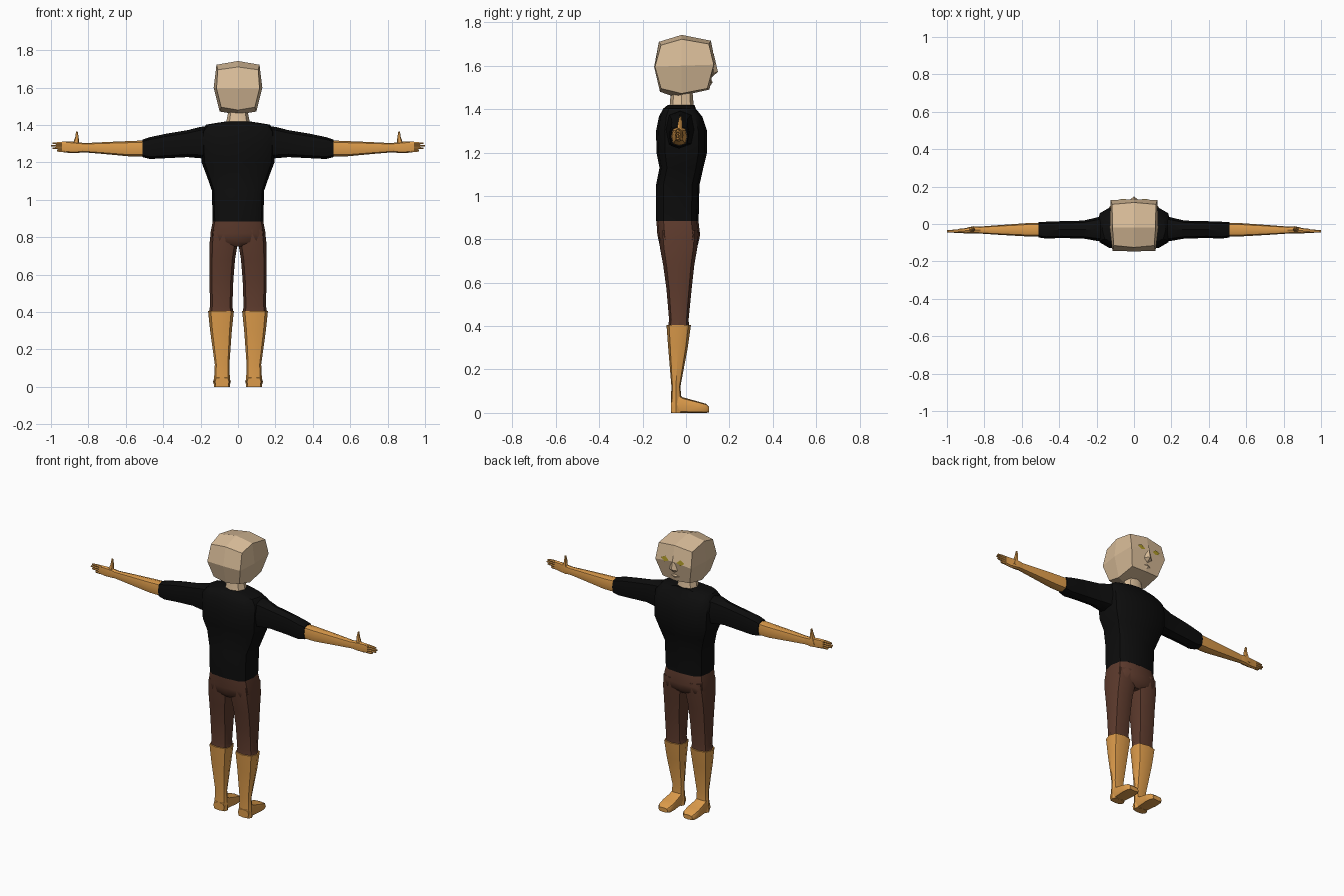
import bpy, bmesh
from math import cos, sin, pi, copysign, radians


def material(name, rgb):
    m = bpy.data.materials.new(name)
    m.diffuse_color = (*rgb, 1)
    return m


PALE = material("pale_skin", (0.70, 0.51, 0.32))
TAN = material("tan_skin", (0.72, 0.33, 0.07))
BLACK = material("black_cloth", (0.004, 0.004, 0.004))
BROWN = material("brown_cloth", (0.11, 0.043, 0.026))
YELLOW = material("eye_yellow", (0.42, 0.32, 0.02))


def build(name, bm, mat, mirror=False, smooth=None):
    bmesh.ops.recalc_face_normals(bm, faces=bm.faces[:])
    me = bpy.data.meshes.new(name)
    bm.to_mesh(me)
    bm.free()
    me.materials.append(mat)
    ob = bpy.data.objects.new(name, me)
    bpy.context.collection.objects.link(ob)
    if smooth:
        bpy.ops.object.select_all(action='DESELECT')
        ob.select_set(True)
        bpy.context.view_layer.objects.active = ob
        bpy.ops.object.shade_smooth_by_angle(angle=radians(smooth))
    if mirror:
        ob.modifiers.new("mirror", 'MIRROR')
    return ob


def loft(name, axis, rings, mat, n=8, p=0.7, mirror=True, smooth=40):
    """Each ring is (position on axis, u0, u1, v0, v1); p < 1 makes it boxier."""
    bm = bmesh.new()
    loops = []
    for t, u0, u1, v0, v1 in rings:
        loop = []
        for i in range(n):
            c, s = cos(2 * pi * i / n), sin(2 * pi * i / n)
            c = copysign(abs(c) ** p, c) if abs(c) > 1e-6 else 0
            s = copysign(abs(s) ** p, s) if abs(s) > 1e-6 else 0
            u = (u0 + u1) / 2 + c * (u1 - u0) / 2
            v = (v0 + v1) / 2 + s * (v1 - v0) / 2
            co = {'x': (t, u, v), 'y': (u, t, v), 'z': (u, v, t)}[axis]
            loop.append(bm.verts.new(co))
        loops.append(loop)
    for a, b in zip(loops, loops[1:]):
        for i in range(n):
            j = (i + 1) % n
            bm.faces.new((a[i], a[j], b[j], b[i]))
    bm.faces.new(loops[0])
    bm.faces.new(loops[-1])
    return build(name, bm, mat, mirror, smooth)


def facets(name, verts, faces, mat, mirror=False):
    bm = bmesh.new()
    vs = [bm.verts.new(v) for v in verts]
    for f in faces:
        bm.faces.new([vs[i] for i in f])
    return build(name, bm, mat, mirror)


# Head: cube of 2 x 2 panels per side, shaped into a faceted ball (face at +y)
MID = {(-1, -1): (-.12, 1.48), (-1, 0): (-.147, 1.595), (-1, 1): (-.125, 1.71),
       (0, -1): (-.05, 1.455), (0, 1): (-.02, 1.742),
       (1, -1): (.108, 1.49), (1, 0): (.133, 1.62), (1, 1): (.115, 1.715)}
SIDE = {(-1, -1): (.09, -.115, 1.495), (-1, 0): (.115, -.143, 1.595), (-1, 1): (.108, -.115, 1.695),
        (0, -1): (.098, -.02, 1.472), (0, 0): (.13, -.02, 1.6), (0, 1): (.115, -.02, 1.722),
        (1, -1): (.095, .098, 1.495), (1, 0): (.125, .128, 1.605), (1, 1): (.117, .105, 1.70)}
bm = bmesh.new()
bmesh.ops.create_cube(bm, size=2)
bmesh.ops.subdivide_edges(bm, edges=bm.edges[:], cuts=1, use_grid_fill=True)
for v in bm.verts:
    i, j, k = (round(c) for c in v.co)
    if i == 0:
        v.co = (0, *MID[j, k])
    else:
        x, y, z = SIDE[j, k]
        v.co = (i * x, y, z)
build("head", bm, PALE)

# Face details
facets("nose", [(0, .128, 1.655), (-.028, .126, 1.565), (.028, .126, 1.565),
                (0, .147, 1.572), (0, .118, 1.545)],
       [(0, 1, 3), (0, 3, 2), (1, 4, 3), (2, 3, 4), (0, 2, 4, 1)], PALE)
facets("mouth", [(-.04, .108, 1.523), (0, .115, 1.54), (.04, .108, 1.523),
                 (0, .11, 1.505), (0, .123, 1.524)],
       [(0, 1, 4), (1, 2, 4), (2, 3, 4), (3, 0, 4)], PALE)
facets("eye", [(.028, .134, 1.62), (.053, .131, 1.642), (.082, .133, 1.627), (.055, .135, 1.607)],
       [(0, 1, 2, 3)], YELLOW, True)

# Neck
loft("neck", 'z', [(1.38, -.075, .075, -.085, .045), (1.42, -.062, .062, -.075, .035),
                   (1.48, -.05, .05, -.07, .03)], PALE, p=.9, mirror=False)

# Shirt body and sleeves
loft("shirt_body", 'z', [
    (.885, -.135, .135, -.138, .058), (1.05, -.14, .14, -.138, .062),
    (1.13, -.168, .168, -.122, .08), (1.20, -.195, .195, -.136, .097),
    (1.30, -.2, .2, -.138, .097), (1.365, -.2, .2, -.125, .075),
    (1.402, -.17, .17, -.105, .045), (1.418, -.07, .07, -.085, .04)],
    BLACK, n=12, p=.6, mirror=False)
loft("sleeve", 'x', [
    (.12, -.10, .05, 1.21, 1.395), (.20, -.09, .035, 1.222, 1.39),
    (.27, -.078, .018, 1.228, 1.372), (.39, -.075, .015, 1.222, 1.352),
    (.47, -.078, .012, 1.218, 1.335), (.51, -.072, .01, 1.228, 1.322)], BLACK)

# Forearm, palm, fingers and thumb
loft("forearm", 'x', [
    (.48, -.068, .006, 1.232, 1.318), (.58, -.066, .004, 1.232, 1.314),
    (.72, -.058, -.006, 1.245, 1.308), (.84, -.05, -.015, 1.255, 1.302)], TAN)
loft("palm", 'x', [
    (.82, -.05, -.014, 1.255, 1.303), (.86, -.05, -.012, 1.25, 1.308),
    (.90, -.05, -.022, 1.25, 1.312), (.94, -.048, -.026, 1.255, 1.311)], TAN)
for name, z, tip in (("index", 1.302, .992), ("middle", 1.289, 1.0),
                     ("ring", 1.276, .992), ("little", 1.263, .968)):
    loft(name + "_finger", 'x', [
        (.92, -.047, -.028, z - .007, z + .007), (.96, -.047, -.03, z - .007, z + .007),
        (tip, -.044, -.033, z - .004, z + .004)], TAN, n=6)
loft("thumb", 'z', [
    (1.27, .84, .895, -.045, -.015), (1.305, .85, .882, -.042, -.016),
    (1.335, .852, .87, -.038, -.018), (1.365, .857, .866, -.03, -.02)], TAN, n=6)

# Trousers: seat and legs
loft("trouser_seat", 'z', [
    (.895, -.133, .133, -.137, .056), (.82, -.148, .148, -.132, .065),
    (.775, -.148, .148, -.122, .055), (.75, -.07, .07, -.10, .03)],
    BROWN, n=12, p=.6, mirror=False)
loft("trouser_leg", 'z', [
    (.84, .004, .144, -.128, .06), (.76, .003, .153, -.12, .052),
    (.68, .016, .153, -.105, .038), (.57, .025, .152, -.09, .026),
    (.43, .03, .15, -.078, .012), (.40, .025, .155, -.082, .014)], BROWN)

# Lower legs and feet
loft("shin", 'z', [
    (.405, .022, .16, -.09, .023), (.30, .033, .149, -.082, .008),
    (.12, .046, .124, -.067, -.026), (.06, .044, .127, -.07, -.02),
    (0, .042, .129, -.07, -.02)], TAN)
loft("foot", 'y', [
    (-.07, .048, .123, 0, .05), (-.035, .045, .127, 0, .085), (-.015, .045, .128, 0, .072),
    (.05, .038, .134, 0, .054), (.092, .042, .13, 0, .042),
    (.105, .055, .118, .002, .03)], TAN, p=.5)
